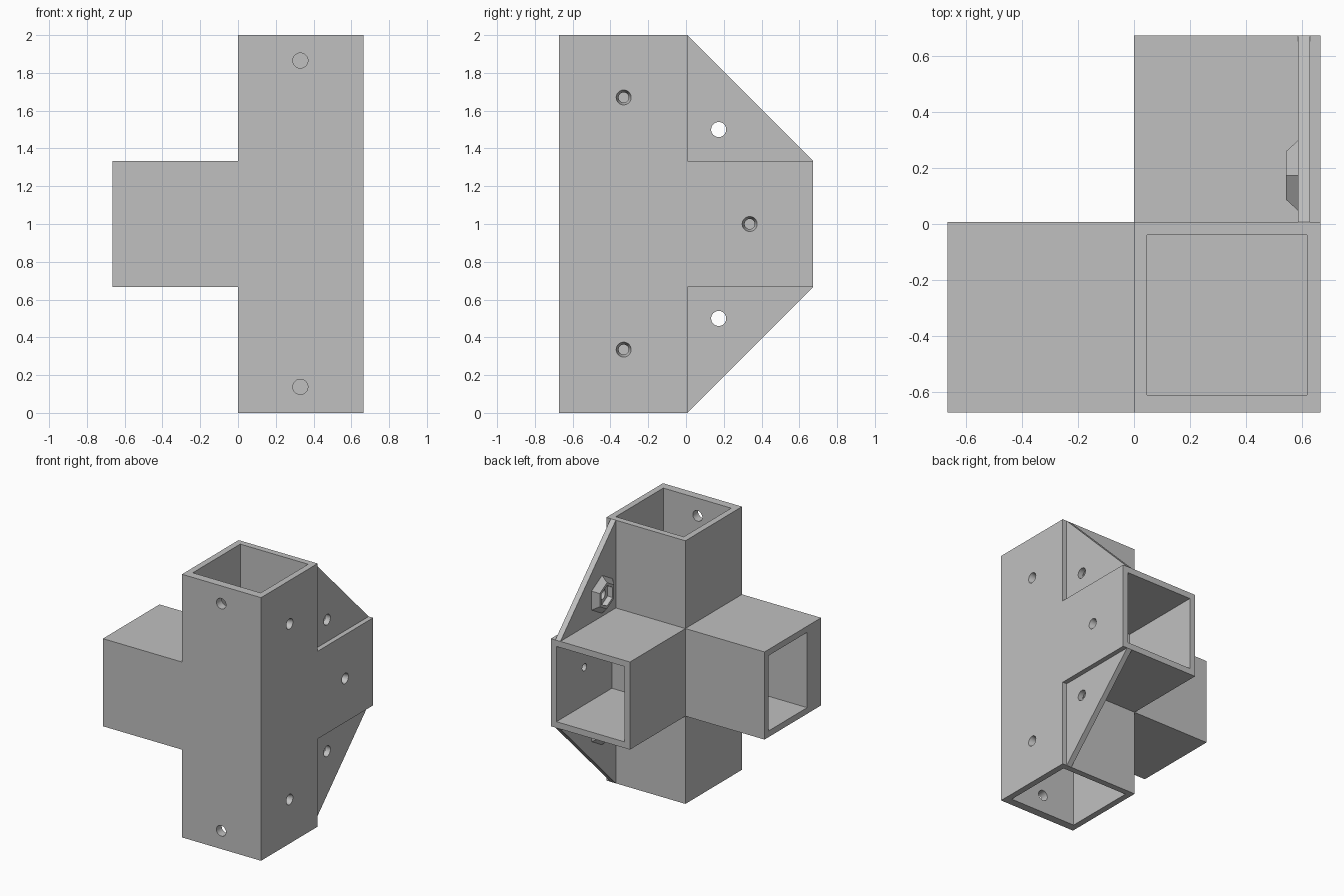
import bpy
import bmesh
from math import sin, cos, pi

default = bpy.data.objects.get("Cube")
if default:
    bpy.data.objects.remove(default, do_unlink=True)

GREY = (0.53, 0.53, 0.53, 1)
mat = bpy.data.materials.new("plain grey")
mat.use_nodes = True
mat.diffuse_color = GREY
mat.node_tree.nodes["Principled BSDF"].inputs["Base Color"].default_value = GREY

# Overall sizes
HALF = 0.665                 # reach in x
FRONT, MID, BACK = -0.673, 0.007, 0.673
LOW, HIGH, TOP = 0.667, 1.333, 2.0
WALL, EPS = 0.047, 0.02


def loft(name, ring_a, ring_b):
    """Closed solid between two rings of points."""
    bm = bmesh.new()
    a = [bm.verts.new(p) for p in ring_a]
    b = [bm.verts.new(p) for p in ring_b]
    bm.faces.new(a)
    bm.faces.new(b)
    for i in range(len(a)):
        j = (i + 1) % len(a)
        bm.faces.new((a[i], a[j], b[j], b[i]))
    bmesh.ops.recalc_face_normals(bm, faces=bm.faces)
    mesh = bpy.data.meshes.new(name)
    bm.to_mesh(mesh)
    bm.free()
    mesh.materials.append(mat)
    obj = bpy.data.objects.new(name, mesh)
    bpy.context.collection.objects.link(obj)
    return obj


def box(name, x, y, z):
    def ring(h):
        return [(x[0], y[0], h), (x[1], y[0], h), (x[1], y[1], h), (x[0], y[1], h)]
    return loft(name, ring(z[0]), ring(z[1]))


def frustum(name, axis, centre, span, radii, sides=32):
    """Tapered rod along x or y; centre is the other coordinate and z."""
    def ring(t, r):
        pts = []
        for i in range(sides):
            a = 2 * pi * i / sides
            u, z = centre[0] + r * sin(a), centre[1] + r * cos(a)
            pts.append((t, u, z) if axis == "x" else (u, t, z))
        return pts
    return loft(name, ring(span[0], radii[0]), ring(span[1], radii[1]))


def combine(obj, tool, operation="DIFFERENCE"):
    tool.hide_render = True
    mod = obj.modifiers.new("combine", "BOOLEAN")
    mod.operation, mod.solver, mod.object = operation, "EXACT", tool
    bpy.context.view_layer.objects.active = obj
    bpy.ops.object.modifier_apply(modifier=mod.name)
    bpy.data.objects.remove(tool, do_unlink=True)


# Body: upright with a side arm and a rear arm
body = box("connector_body", (0, HALF), (FRONT, MID), (0, TOP))
combine(body, box("side_arm", (-HALF, 0.3), (FRONT, MID), (LOW, HIGH)), "UNION")
combine(body, box("rear_arm", (0, HALF), (-0.3, BACK), (LOW, HIGH)), "UNION")

# Square sockets
inner_x = (WALL, HALF - WALL)
inner_y = (-0.61, MID - WALL)
inner_z = (LOW + WALL, HIGH - WALL)
combine(body, box("top_socket", inner_x, inner_y, (HIGH, TOP + EPS)))
combine(body, box("bottom_socket", inner_x, inner_y, (-EPS, LOW)))
combine(body, box("side_socket", (-HALF - EPS, 0), (-0.505, MID - WALL), inner_z))
combine(body, box("rear_socket", inner_x, (MID, BACK + EPS), inner_z))

# Tapered screw holes in the +x wall
for y, z in ((-0.33, 0.335), (-0.33, 1.67), (0.337, 1.0)):
    combine(body, frustum("screw_hole", "x", (y, z),
                          (HALF - WALL - 0.01, HALF + 0.005), (0.024, 0.041)))

# Straight holes in the front wall
for z in (0.138, 1.865):
    combine(body, frustum("front_hole", "y", (0.33, z),
                          (FRONT - EPS, -0.6), (0.04, 0.04)))

# Triangular gussets with a nut holder and a bolt hole, above and below
GX0, GX1 = 0.585, 0.628
for name, s in (("upper_gusset", 1), ("lower_gusset", -1)):
    tri = [(MID, 1 + s * (HIGH - 1)), (BACK, 1 + s * (HIGH - 1)), (MID, 1 + s)]
    gusset = loft(name, [(GX0, y, z) for y, z in tri], [(GX1, y, z) for y, z in tri])
    hole = (0.173, 1 + s * 0.5)
    holder = frustum("nut_holder", "x", hole, (GX0 - 0.042, GX0), (0.1, 0.144), 6)
    combine(gusset, holder, "UNION")
    combine(gusset, frustum("nut_pocket", "x", hole, (0.5, GX0), (0.077, 0.077), 6))
    combine(gusset, frustum("bolt_hole", "x", hole, (0.5, 0.7), (0.04, 0.04)))

# Smooth only the round hole walls
for obj in [o for o in bpy.data.objects if o.name in
            ("connector_body", "upper_gusset", "lower_gusset")]:
    bpy.ops.object.select_all(action="DESELECT")
    obj.select_set(True)
    bpy.context.view_layer.objects.active = obj
    bpy.ops.object.shade_smooth_by_angle(angle=pi / 9)
